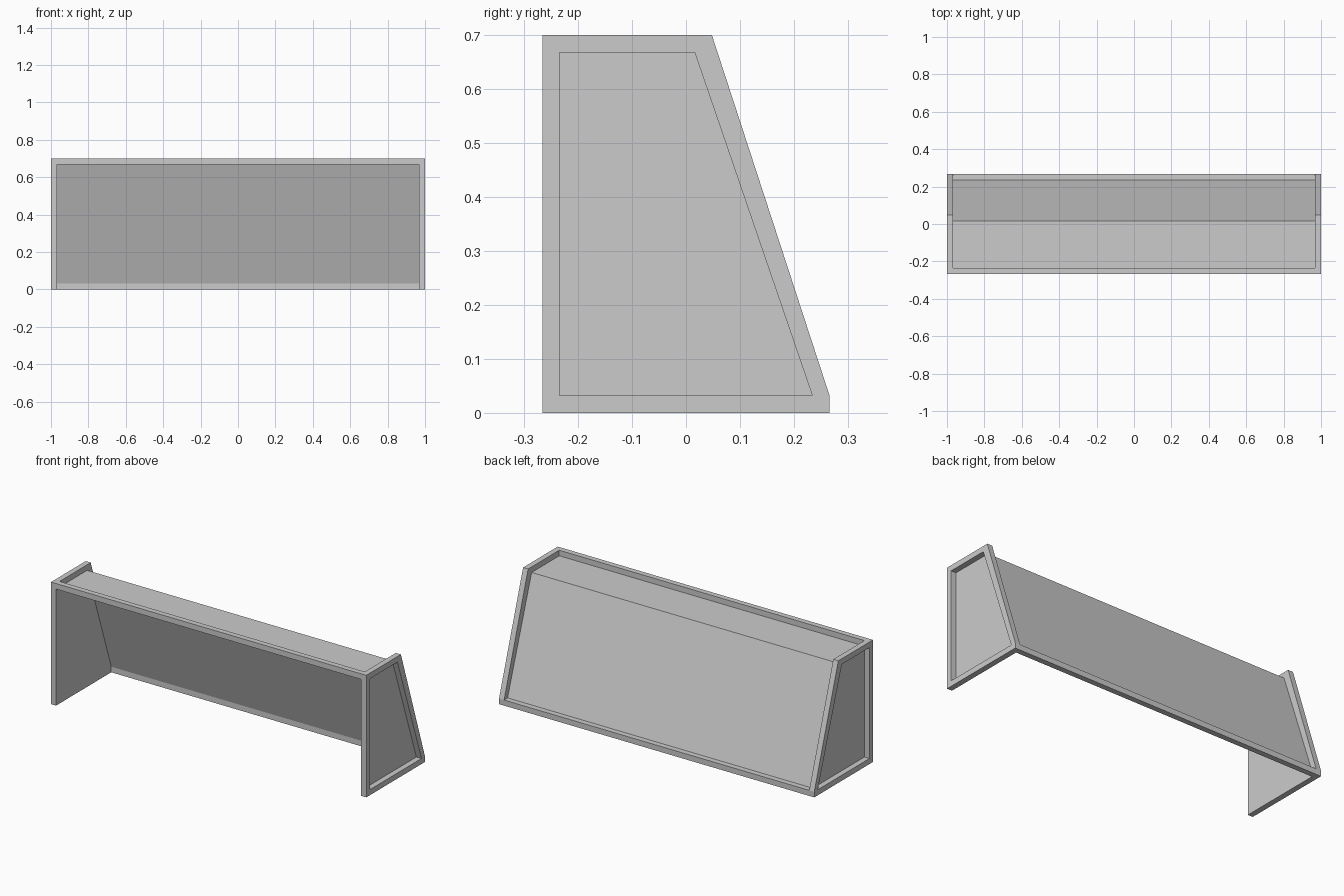
import bpy, bmesh

if "Cube" in bpy.data.objects:
    bpy.data.objects.remove(bpy.data.objects["Cube"])

T = 0.032            # bar thickness
H, Y = 0.70, 0.266   # height, half depth
XI = 1 - T           # inner face of the side frames


def make_object(name, bm):
    mesh = bpy.data.meshes.new(name)
    bm.to_mesh(mesh)
    bm.free()
    ob = bpy.data.objects.new(name, mesh)
    bpy.context.collection.objects.link(ob)
    return ob


def bar(name, y, z):
    """Straight square bar between the two side frames."""
    bm = bmesh.new()
    bmesh.ops.create_cube(bm, size=1)
    for v in bm.verts:
        v.co = (v.co.x * 2 * XI, y + v.co.y * T, z + v.co.z * T)
    return make_object(name, bm)


def sheet(name, points):
    """Thin flat net panel."""
    bm = bmesh.new()
    bm.faces.new([bm.verts.new(p) for p in points])
    return make_object(name, bm)


# Side profile (y, z): outer corners and the opening inside the bars
outer = [(-Y, 0), (Y, 0), (Y, T), (0.048, H), (-Y, H)]
inner = [(-Y + T, T), (Y - T, T), (0.016, H - T), (-Y + T, H - T)]


def side_frame(name, s):
    bm = bmesh.new()
    o = [bm.verts.new((s * XI, y, z)) for y, z in outer]
    i = [bm.verts.new((s * XI, y, z)) for y, z in inner]
    match = [i[0], i[1], i[1], i[2], i[3]]
    for k in range(5):
        n = (k + 1) % 5
        loop = [o[k], o[n], match[n]]
        if match[k] is not match[n]:
            loop.append(match[k])
        bm.faces.new(loop)
    ext = bmesh.ops.extrude_face_region(bm, geom=bm.faces[:], use_keep_orig=True)
    for v in ext["geom"]:
        if isinstance(v, bmesh.types.BMVert):
            v.co.x = s
    bmesh.ops.recalc_face_normals(bm, faces=bm.faces[:])
    return make_object(name, bm)


# Side frames with their recessed net panels
for label, s in (("left", -1), ("right", 1)):
    side_frame(label + "_side_frame", s)
    pts = [(s * XI, y, z) for y, z in inner]
    sheet(label + "_net", pts if s > 0 else pts[::-1])

# Crossbar at the front top, ground bar at the back
bar("crossbar", -Y + T / 2, H - T / 2)
bar("back_ground_bar", Y - T / 2, T / 2)

# Top and sloping back net panels, along the inside of the bars
(_, b, c, d) = inner
sheet("top_net", [(-XI, *d), (XI, *d), (XI, *c), (-XI, *c)])
sheet("back_net", [(-XI, *c), (XI, *c), (XI, *b), (-XI, *b)])
